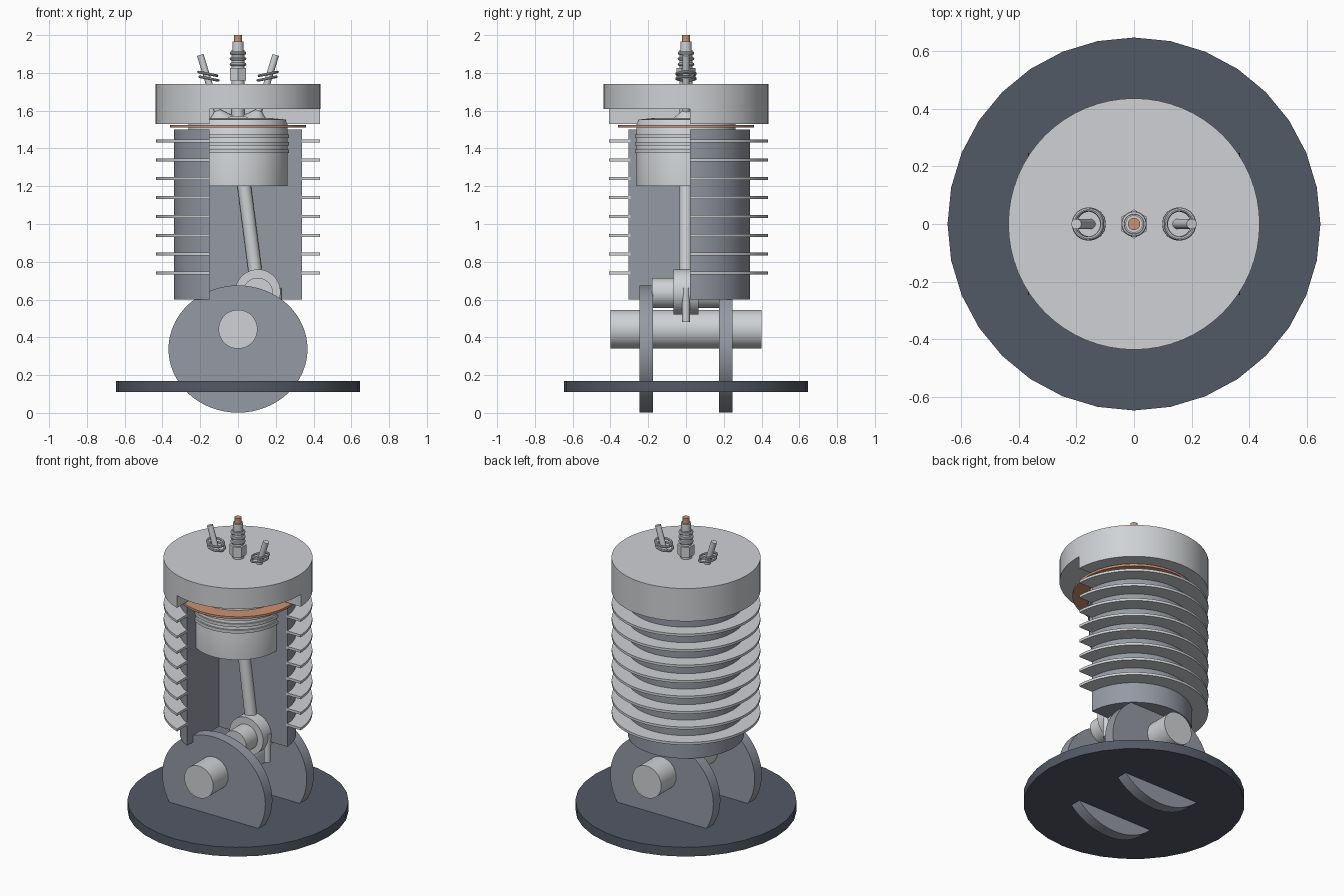
import bpy, math
from mathutils import Vector

if "Cube" in bpy.data.objects:
    bpy.data.objects.remove(bpy.data.objects["Cube"])


def material(name, rgb):
    m = bpy.data.materials.new(name)
    m.diffuse_color = (*rgb, 1)
    m.use_nodes = True
    m.node_tree.nodes["Principled BSDF"].inputs["Base Color"].default_value = m.diffuse_color
    return m


LIGHT = material("light_metal", (0.62, 0.64, 0.66))
MID = material("grey_iron", (0.30, 0.32, 0.37))
DARK = material("dark_slate", (0.085, 0.10, 0.13))
COPPER = material("copper", (0.60, 0.29, 0.17))


def finish(ob, name, mat, smooth=True):
    ob.name = name
    ob.data.materials.append(mat)
    if smooth:
        bpy.ops.object.shade_smooth_by_angle(angle=math.radians(35))
    return ob


def rod(name, a, b, r, mat, r2=None, sides=48):
    """Cylinder or cone running from point a to point b."""
    a, b = Vector(a), Vector(b)
    d = b - a
    bpy.ops.mesh.primitive_cone_add(vertices=sides, radius1=r, radius2=r if r2 is None else r2,
                                    depth=d.length, location=(a + b) / 2,
                                    rotation=d.to_track_quat('Z', 'Y').to_euler())
    return finish(bpy.context.object, name, mat, sides > 8)


def lathe(name, profile, mat, sides=64, closed=False):
    """Revolve (radius, z) points about the vertical axis."""
    n = len(profile)
    verts = [(r * math.cos(2 * math.pi * i / sides), r * math.sin(2 * math.pi * i / sides), z)
             for i in range(sides) for r, z in profile]
    faces = []
    for i in range(sides):
        j = (i + 1) % sides
        for k in range(n if closed else n - 1):
            m = (k + 1) % n
            faces.append((i * n + k, j * n + k, j * n + m, i * n + m))
    if not closed:
        faces.append([i * n for i in reversed(range(sides))])
        faces.append([i * n + n - 1 for i in range(sides)])
    me = bpy.data.meshes.new(name)
    me.from_pydata(verts, [], faces)
    ob = bpy.data.objects.new(name, me)
    bpy.context.collection.objects.link(ob)
    bpy.ops.object.select_all(action='DESELECT')
    bpy.context.view_layer.objects.active = ob
    ob.select_set(True)
    return finish(ob, name, mat)


def ring(name, loc, major, minor, mat, tilt=0):
    bpy.ops.mesh.primitive_torus_add(location=loc, rotation=(0, tilt, 0), major_radius=major,
                                     minor_radius=minor, major_segments=40, minor_segments=8)
    return finish(bpy.context.object, name, mat)


# Corner cutter that opens the front right quarter
bpy.ops.mesh.primitive_cube_add(size=1, location=(0.35, -0.48, 1.01))
cutter = bpy.context.object
cutter.name = "cutaway_cutter"
cutter.scale = (1, 1, 1.2)
cutter.hide_render = True
cutter.hide_viewport = True
cutter.display_type = 'WIRE'


def cut_open(ob):
    mod = ob.modifiers.new("cutaway", 'BOOLEAN')
    mod.operation = 'DIFFERENCE'
    mod.solver = 'EXACT'
    mod.object = cutter


# Base plate
rod("base_plate", (0, 0, 0.11), (0, 0, 0.17), 0.647, DARK, sides=32)

# Cylinder block, cooling fins and head
cut_open(rod("cylinder_block", (0, 0, 0.6), (0, 0, 1.5), 0.34, MID, sides=64))
for i in range(8):
    z = 0.74 + 0.1 * i
    cut_open(lathe(f"cooling_fin_{i + 1}", [(0.33, z - 0.008), (0.435, z - 0.008),
                                           (0.435, z + 0.008), (0.33, z + 0.008)],
                   LIGHT, closed=True))
cut_open(rod("cylinder_head", (0, 0, 1.53), (0, 0, 1.742), 0.436, LIGHT, sides=64))

# Head gasket
lathe("head_gasket", [(0.27, 1.51), (0.36, 1.51), (0.36, 1.524), (0.27, 1.524)], COPPER, closed=True)

# Piston with rings
lathe("piston", [(0.262, 1.2), (0.262, 1.53), (0.25, 1.553), (0.18, 1.56)], LIGHT)
for i, z in enumerate((1.385, 1.425, 1.465)):
    lathe(f"piston_ring_{i + 1}", [(0.255, z - 0.01), (0.271, z - 0.01),
                                   (0.271, z + 0.01), (0.255, z + 0.01)], LIGHT, closed=True)

# Connecting rod, big end, crank pin and oil dipper
rod("connecting_rod", (0.02, 0, 1.3), (0.10, 0, 0.68), 0.036, LIGHT)
rod("rod_big_end", (0.105, -0.065, 0.64), (0.105, 0.065, 0.64), 0.12, LIGHT)
rod("crank_pin", (0.105, -0.18, 0.635), (0.105, 0.18, 0.635), 0.08, LIGHT)
rod("oil_dipper", (0.21, 0, 0.48), (0.21, 0, 0.66), 0.02, LIGHT, sides=16)

# Crank webs and shaft
for side, label in ((-1, "front"), (1, "back")):
    web = rod(f"{label}_crank_web", (0, side * 0.175, 0.338), (0, side * 0.247, 0.338), 0.368, MID, sides=64)
    for v in web.data.vertices:  # slightly flattened in height
        p = web.matrix_basis @ v.co
        p.z = 0.338 + (p.z - 0.338) * 0.915
        v.co = web.matrix_basis.inverted() @ p
rod("crankshaft", (0, -0.4, 0.443), (0, 0.4, 0.443), 0.103, LIGHT)

# Valves with spring coils, mirrored left and right
for side, label in ((-1, "left"), (1, "right")):
    rod(f"{label}_valve_stem", (side * 0.10, 0, 1.57), (side * 0.20, 0, 1.895), 0.018, LIGHT, sides=24)
    rod(f"{label}_valve_head", (side * 0.093, 0, 1.55), (side * 0.108, 0, 1.60), 0.075, LIGHT, r2=0.018)
    for i, z in enumerate((1.77, 1.795)):
        ring(f"{label}_valve_coil_{i + 1}", (side * (0.154 + 0.006 * i), 0, z), 0.05, 0.007,
             LIGHT, side * -0.2)

# Spark plug: hex nut, ribbed insulator, copper tip
rod("plug_thread", (0, 0, 1.57), (0, 0, 1.76), 0.035, LIGHT)
rod("plug_hex_nut", (0, 0, 1.76), (0, 0, 1.825), 0.05, LIGHT, sides=6)
rod("plug_insulator", (0, 0, 1.82), (0, 0, 1.92), 0.034, LIGHT)
for i in range(3):
    ring(f"plug_rib_{i + 1}", (0, 0, 1.845 + 0.03 * i), 0.035, 0.009, LIGHT)
rod("plug_neck", (0, 0, 1.91), (0, 0, 1.965), 0.03, LIGHT)
rod("plug_tip", (0, 0, 1.96), (0, 0, 2.0), 0.021, COPPER)

# Drop the crank webs exactly onto the ground
bpy.context.view_layer.update()
